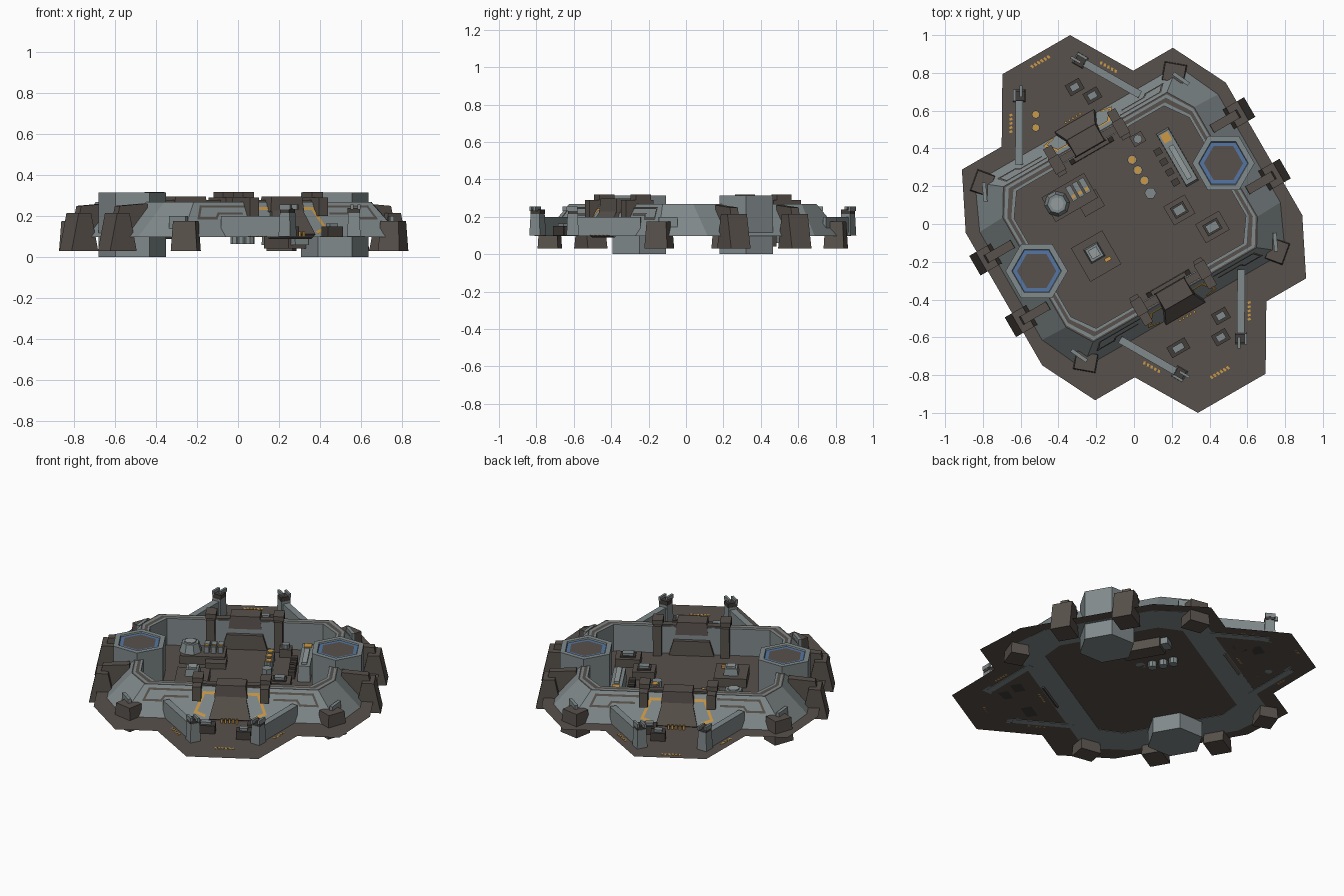
import bpy, bmesh, math
from mathutils import Matrix, Vector

if "Cube" in bpy.data.objects:
    bpy.data.objects.remove(bpy.data.objects["Cube"])

def material(name, c):
    m = bpy.data.materials.new(name)
    m.diffuse_color = (*c, 1)
    m.use_nodes = True
    m.node_tree.nodes["Principled BSDF"].inputs["Base Color"].default_value = m.diffuse_color
    return m

GREY = material("steel grey", (0.22, 0.255, 0.26))
PALE = material("pale grey", (0.30, 0.335, 0.335))
BROWN = material("dark brown", (0.098, 0.083, 0.072))
DARK = material("deep brown", (0.055, 0.047, 0.042))
BLUE = material("signal blue", (0.09, 0.18, 0.36))
ORANGE = material("marking orange", (0.60, 0.32, 0.06))

# The whole base is turned 30 degrees; structures sit slightly behind the ground plate centre
TURN = Matrix.Rotation(math.radians(30), 4, 'Z')
BASE = TURN @ Matrix.Translation((0, 0.042, 0))
FLOOR = 0.1
SIDES = (-1, 1)
CORNERS = [(a, b) for a in SIDES for b in SIDES]

def local(x, y):
    p = BASE.inverted() @ Vector((x, y, 0))
    return p.x, p.y

def make(name, verts, faces, mats, ids=None, xf=BASE, closed=True):
    me = bpy.data.meshes.new(name)
    me.from_pydata([tuple(v) for v in verts], [], faces)
    for m in mats:
        me.materials.append(m)
    if ids:
        for p, i in zip(me.polygons, ids):
            p.material_index = i
    me.transform(xf)
    if closed:
        bm = bmesh.new()
        bm.from_mesh(me)
        bmesh.ops.recalc_face_normals(bm, faces=bm.faces)
        bm.to_mesh(me)
        bm.free()
    ob = bpy.data.objects.new(name, me)
    bpy.context.collection.objects.link(ob)
    return ob

def loft(name, mat, lower, upper):
    n = len(lower)
    faces = [tuple(range(n)), tuple(range(n, 2 * n))]
    faces += [(i, (i + 1) % n, n + (i + 1) % n, n + i) for i in range(n)]
    return make(name, lower + upper, faces, [mat])

def box(name, mat, c, size, z0, z1, rot=0, taper=1):
    r = Matrix.Rotation(math.radians(rot), 3, 'Z')
    def ring(z, k):
        return [r @ Vector((sx * size[0] / 2 * k, sy * size[1] / 2 * k, 0)) + Vector((c[0], c[1], z))
                for sx, sy in ((-1, -1), (1, -1), (1, 1), (-1, 1))]
    return loft(name, mat, ring(z0, 1), ring(z1, taper))

def drum(name, mat, c, r, z0, z1, n=8, taper=1):
    def ring(z, k):
        return [(c[0] + k * r * math.cos(2 * math.pi * (i + .5) / n),
                 c[1] + k * r * math.sin(2 * math.pi * (i + .5) / n), z) for i in range(n)]
    return loft(name, mat, ring(z0, 1), ring(z1, taper))

def rib(name, mat, prof, v0, v1, s):
    return loft(name, mat, [(s * u, v0, z) for u, z in prof], [(s * u, v1, z) for u, z in prof])

# Ground plate: a single flat sheet with an apron before each gate
q = [(0.795, 0.405), (0.645, 0.705), (0.402, 0.705), (0.207, 1.035)]
out = q + [(-u, v) for u, v in q[::-1]]
out += [(-u, -v) for u, v in out]
make("ground_plate", [(u, v, FLOOR) for u, v in out], [tuple(range(16))], [BROWN], xf=TURN, closed=False)

# Octagonal rampart lofted through concentric rings, with stripes on its top
def octagon(p, r, z):
    h = [(r[0], r[1]), (p[0], p[1]), (-p[0], p[1]), (-r[0], r[1])]
    return [(u, v, z) for u, v in h + [(-u, -v) for u, v in h]]

TOP = 0.268
def flat(t):
    return octagon((.50 - .05 * t, .475 - .055 * t), (.585 - .05 * t, .335 - .035 * t), TOP)
rings = [octagon((.62, .57), (.73, .33), FLOOR - .002), flat(0), flat(.15), flat(.4), flat(.75), flat(1),
         octagon((.45, .42), (.535, .30), FLOOR - .002)]
ring_ids = [0, 1, 0, 1, 0, 0, 0]
faces, ids = [], []
for k in range(7):
    for i in range(8):
        a, b, j = k * 8, (k + 1) % 7 * 8, (i + 1) % 8
        faces.append((a + i, a + j, b + j, b + i))
        ids.append(ring_ids[k])
make("rampart", sum(rings, []), faces, [GREY, BROWN], ids)

# Painted bands lying on the sloped gate walls
def slope(u, t, s, lift=.004):
    return Vector((u, s * (.57 - .095 * t + lift), FLOOR + .168 * t + lift * .6))

def band(name, mat, path, width, s, m):
    verts, fs = [], []
    for (u0, t0), (u1, t1) in zip(path, path[1:]):
        d = Vector((u1 - u0, (t1 - t0) * .19)).normalized() * width / 2
        n = len(verts)
        for u, t, e, w in ((u0, t0, -1, -1), (u1, t1, 1, -1), (u1, t1, 1, 1), (u0, t0, -1, 1)):
            verts.append(slope(m * (u + e * d.x - w * d.y), t + (e * d.y + w * d.x) / .19, s))
        f = (n, n + 1, n + 2, n + 3)
        fs.append(f if s * m < 0 else f[::-1])
    make(name, verts, fs, [mat], closed=False)

for m, s in CORNERS:
    band("wall_groove", BROWN, [(.23, .86), (.47, .86), (.50, .52), (.40, .52), (.38, .66), (.25, .66)], .012, s, m)
    band("gate_outline", ORANGE, [(.10, .80), (.155, .80), (.20, .22), (.15, .12)], .016, s, m)

# Gatehouses: paired piers, bridge block and door on both long walls
for s in SIDES:
    for m in SIDES:
        box("gate_pier", BROWN, (m * .195, s * .455), (.05, .17), .2, .29)
        box("gate_pier_cap", BROWN, (m * .195, s * .435), (.062, .09), .29, .318)
        box("gate_pier_inner_leg", BROWN, (m * .195, s * .405), (.05, .06), FLOOR, .28)
    box("gate_bridge", BROWN, (0, s * .47), (.19, .11), .22, .297, taper=.9)
    box("gate_bridge_link", BROWN, (0, s * .445), (.36, .04), .24, .278)
    loft("gate_door", BROWN,
         [slope(-.12, 0, s, -.02), slope(.12, 0, s, -.02), slope(.085, .75, s, -.02), slope(-.085, .75, s, -.02)],
         [slope(-.12, 0, s, .02), slope(.12, 0, s, .02), slope(.085, .75, s, .02), slope(-.085, .75, s, .02)])
    for i in range(-2, 3):
        box("door_dash", ORANGE, (i * .022, s * .605), (.012, .012), .1, .125)
    box("inner_door", BROWN, (0, s * .408), (.26, .03), FLOOR, .19, taper=.8)

# Hexagonal towers with inset blue ring on the roof
for s in SIDES:
    verts, fs, ids = [], [], []
    levels = [(.165, 0), (.165, .315), (.132, .315), (.128, .307), (.104, .307)]
    for r, z in levels:
        verts += [(s * .571 + r * math.cos(math.radians(60 * i - 30)),
                   r * math.sin(math.radians(60 * i - 30)), z) for i in range(6)]
    for k, mi in enumerate((0, 0, 0, 1)):
        for i in range(6):
            j = (i + 1) % 6
            fs.append((k * 6 + i, k * 6 + j, k * 6 + 6 + j, k * 6 + 6 + i))
            ids.append(mi)
    fs += [tuple(range(6)), tuple(range(24, 30))]
    make("hex_tower", verts, fs, [GREY, BLUE, BROWN], ids + [0, 2])

# Buttresses beside the towers and feet under the wall corners
for m, s in CORNERS:
    v = s * .188
    rib("buttress_rib", BROWN, [(.60, .1), (.80, .1), (.765, .25), (.61, .262)], v - .024, v + .024, m)
    rib("buttress_foot", BROWN, [(.69, .03), (.84, .03), (.80, .215), (.73, .215)], v - .06, v + .06, m)
    box("corner_foot", BROWN, (m * .585, s * .545), (.13, .11), .03, .175, rot=-40 * m * s, taper=.85)
    box("corner_plate", GREY, (m * .60, s * .50), (.02, .10), .12, .2, rot=m * s * 25)

# Defence fins reaching over the aprons, each ending in a turret
for m, s in CORNERS:
    a, b = Vector((m * .37, s * .535)), Vector((m * .187, s * .85))
    d = (b - a).normalized()
    n = Vector((-d.y, d.x)) * .02
    def quad(za, zb):
        return [(*(a - n), za), (*(a + n), za), (*(b + n), zb), (*(b - n), zb)]
    loft("defence_fin", GREY, quad(.097, .097), quad(.20, .20))
    rot = 30 * m * s
    box("turret_column", GREY, b, (.065, .065), FLOOR, .215, rot, .85)
    box("turret_head", DARK, b, (.06, .05), .215, .24, rot)
    for k in SIDES:
        box("turret_gun", GREY, (b.x + k * .02, b.y + s * .015), (.014, .06), .232, .256, rot)
    # Ground markings: slanted dashes
    for i in range(5):
        c = Vector((m * .298, s * .745)) + d * (i - 2) * .022
        box("apron_dash", ORANGE, c, (.016, .012), FLOOR, .102, rot + 20)
for s in SIDES:
    for i in range(6):
        box("apron_dash", ORANGE, ((i - 2.5) * .02, s * .95), (.012, .018), FLOOR, .102, 20)

# Crates and barrels on the aprons
for x, y, w in ((.46, -.487, .085), (.46, -.60, .085), (.235, -.655, .11), (-.314, .725, .085), (-.22, .68, .085)):
    c = local(x, y)
    box("crate", DARK, c, (w, .065), FLOOR, .15)
    box("crate_lid", GREY, c, (w * .55, .035), .15, .165)
for y in (.51, .58):
    c = local(-.52, y)
    drum("barrel", GREY, c, .022, FLOOR, .145)
    drum("barrel_top", ORANGE, c, .018, .145, .149)

# Courtyard: command platform
c = local(-.20, -.17)
box("command_platform", BROWN, c, (.19, .205), FLOOR, .155)
box("command_cabin", GREY, (c[0], c[1] + .02), (.085, .085), .155, .195, taper=.85)
box("command_roof", PALE, (c[0], c[1] + .02), (.05, .05), .195, .205)
box("command_vent", ORANGE, (c[0] + .045, c[1] - .045), (.035, .02), .155, .17)

# Courtyard: reactor block with dome and machinery
c = local(-.34, .14)
box("reactor_base", BROWN, c, (.26, .15), FLOOR, .15)
box("reactor_step", BROWN, (c[0] + .08, c[1] - .08), (.12, .10), FLOOR, .135)
drum("reactor_dome", GREY, (c[0] - .075, c[1] + .005), .068, .15, .205, taper=.75)
drum("reactor_cap", PALE, (c[0] - .075, c[1] + .005), .035, .205, .212)
for i in range(3):
    p = (c[0] + .02 + .04 * i, c[1] + .015)
    box("reactor_unit", GREY, p, (.03, .085), .15, .19)
    box("reactor_light", ORANGE, (p[0], p[1] - .02), (.02, .018), .19, .196)

# Courtyard: long hall that also hangs below the floor
c = local(.23, .354)
box("long_hall", GREY, c, (.075, .33), .06, .195, taper=.92)
box("long_hall_keel", BROWN, c, (.10, .24), .042, .1)
box("long_hall_ridge", PALE, (c[0], c[1] - .03), (.03, .20), .195, .208)
box("long_hall_sign", ORANGE, (c[0], c[1] + .12), (.045, .05), .195, .202)
for i in range(4):
    box("hall_pod", DARK, (c[0] - .075, c[1] - .11 + i * .062), (.04, .035), FLOOR, .145)

# Courtyard: tanks, a pump and a small silo
for x, y in ((-.01, .34), (.02, .285), (.055, .23)):
    p = local(x, y)
    drum("tank", GREY, p, .026, .065, .16)
    drum("tank_top", ORANGE, p, .02, .16, .165)
drum("silo", GREY, local(.087, .164), .032, FLOOR, .15, 6)
p = local(.02, .45)
box("pump", BROWN, p, (.07, .06), FLOOR, .15)
drum("pump_cap", GREY, p, .024, .15, .175)

# Courtyard: two open hangars with grey cores
for x, y, w in ((.24, .074, .13), (.415, -.016, .145)):
    c = local(x, y)
    box("hangar_block", BROWN, c, (w, .115), FLOOR, .15)
    box("hangar_collar", DARK, c, (w * .6, .065), .15, .158)
    box("hangar_core", GREY, c, (w * .45, .045), .158, .172)
